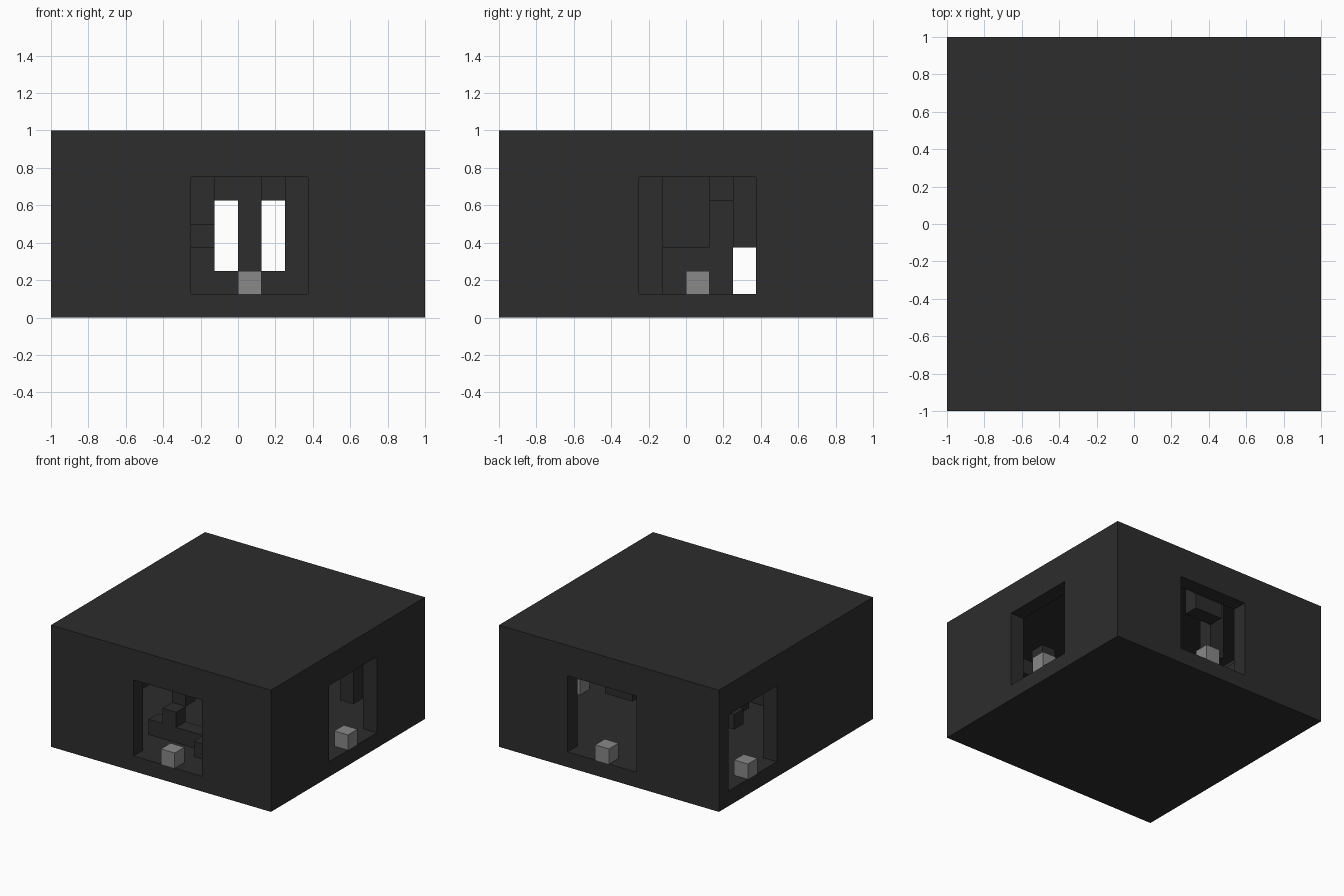
import bpy
import bmesh
from mathutils import Vector

old = bpy.data.objects.get("Cube")
if old:
    bpy.data.objects.remove(old, do_unlink=True)

CELL = 0.125
SIZE = 16
HEIGHT = 8


def make_material(name, value):
    mat = bpy.data.materials.new(name)
    mat.use_nodes = True
    colour = (value, value, value, 1)
    mat.diffuse_color = colour
    mat.node_tree.nodes["Principled BSDF"].inputs["Base Color"].default_value = colour
    return mat


charcoal = make_material("charcoal stone", 0.026)
grey = make_material("mid grey stone", 0.246)


def block(name, low, high, mat=charcoal):
    """Box between two corners counted in grid cells."""
    bm = bmesh.new()
    bmesh.ops.create_cube(bm, size=1)
    low, high = Vector(low), Vector(high)
    origin = Vector((SIZE / 2, SIZE / 2, 0))
    for v in bm.verts:
        cell = Vector([high[i] if v.co[i] > 0 else low[i] for i in range(3)])
        v.co = (cell - origin) * CELL
    mesh = bpy.data.meshes.new(name)
    bm.to_mesh(mesh)
    bm.free()
    mesh.materials.append(mat)
    obj = bpy.data.objects.new(name, mesh)
    bpy.context.collection.objects.link(obj)
    return obj


def wall(name, axis, layer, start):
    """One-cell wall with a five-cell doorway and a grey threshold block."""
    def piece(part, a0, a1, z0, z1, mat=charcoal):
        low, high = [0, 0, z0], [0, 0, z1]
        low[axis], high[axis] = a0, a1
        low[1 - axis], high[1 - axis] = layer, layer + 1
        block(name + "_" + part, low, high, mat)

    end = start + 5
    inset = 0 if axis == 0 else 1
    piece("near_pier", inset, start, 1, 7)
    piece("far_pier", end, SIZE - inset, 1, 7)
    piece("lintel", start, end, 6, 7)
    piece("threshold_block", start + 2, start + 3, 1, 2, grey)


# Floor, roof and the four walls
block("floor", (0, 0, 0), (SIZE, SIZE, 1))
block("roof", (0, 0, 7), (SIZE, SIZE, HEIGHT))
wall("front_wall", 0, 0, 6)
wall("back_wall", 0, 15, 6)
wall("left_wall", 1, 15, 6)
wall("right_wall", 1, 0, 10)

# Low ledge, corner post and rising steps behind the front doorway
block("front_ledge", (5, 3, 1), (11, 4, 2))
block("ledge_step", (6, 3, 2), (7, 4, 3))
block("post_foot", (9, 2, 1), (11, 3, 2))
block("front_post", (10, 2, 2), (11, 3, 7))
block("upper_step", (6, 4, 3), (7, 5, 4))
block("step_pillar", (6, 5, 4), (7, 6, 7))

# Hanging pieces in the middle and by the back doorway
block("middle_pillar", (8, 6, 1), (9, 7, 7))
block("middle_beam", (7, 6, 5), (8, 7, 7))
block("back_beam", (7, 14, 5), (9, 15, 7))
block("beam_end", (9, 8, 5), (10, 9, 7))
block("back_hanging_post", (6, 13, 3), (7, 14, 7))

# Hanging pieces inside the left doorway
block("left_hanging_post", (14, 10, 3), (15, 11, 7))
block("left_hanging_slab", (11, 7, 3), (12, 9, 7))
block("left_upper_beam", (12, 9, 5), (13, 10, 7))

# Bracket inside the right doorway
block("right_bracket", (1, 12, 4), (3, 13, 5))
block("right_bracket_arm", (2, 10, 4), (3, 12, 5))
